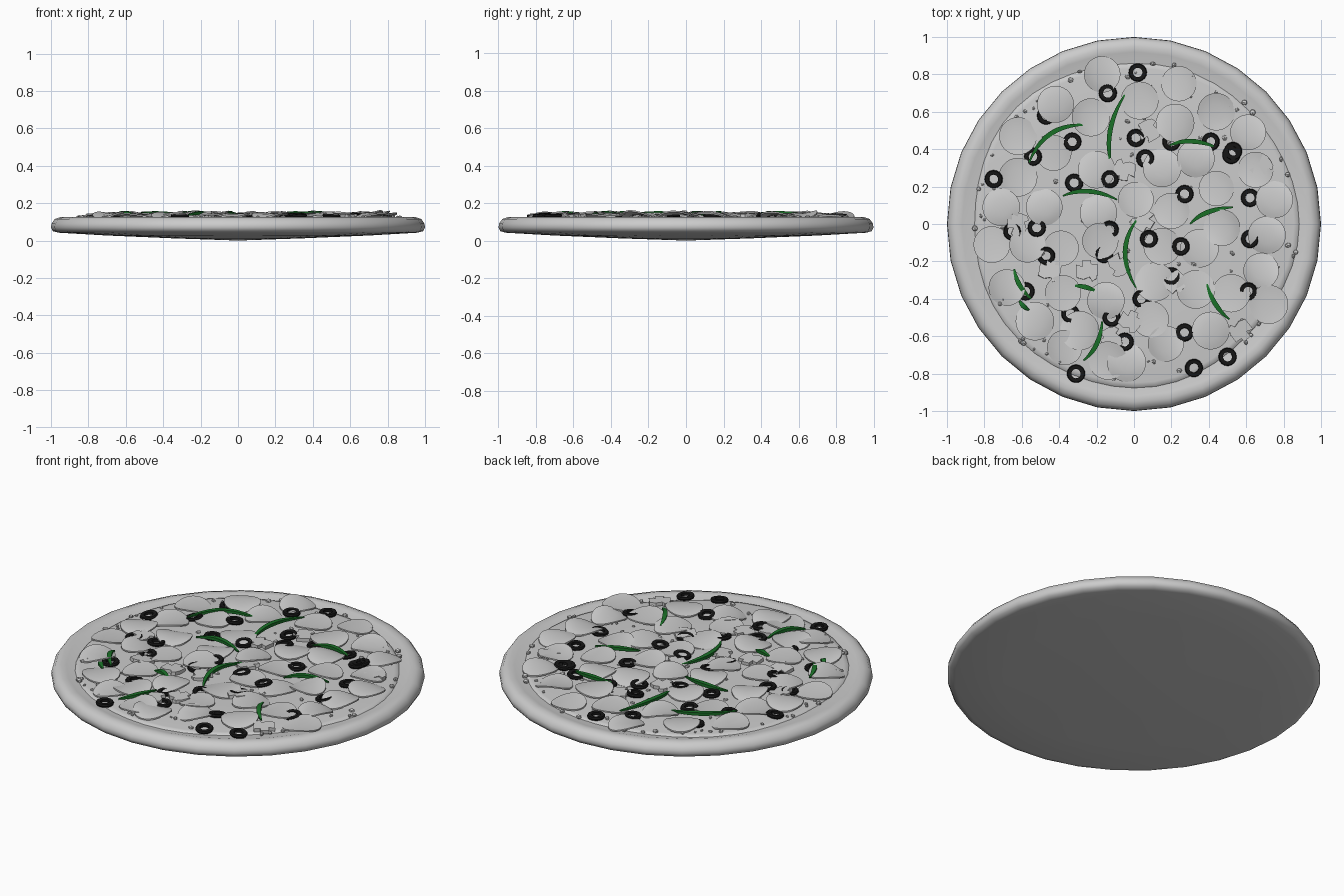
import bpy, bmesh, random
from math import sin, cos, pi, tau
from mathutils import Vector, Matrix

if "Cube" in bpy.data.objects:
    bpy.data.objects.remove(bpy.data.objects["Cube"])

random.seed(7)


def material(name, rgb):
    m = bpy.data.materials.new(name)
    m.diffuse_color = (*rgb, 1)
    m.use_nodes = True
    m.node_tree.nodes["Principled BSDF"].inputs["Base Color"].default_value = m.diffuse_color
    return m


black = material("olive_black", (0.008, 0.008, 0.008))
green = material("pepper_green", (0.01, 0.16, 0.02))


def finish(bm, name, mat=None, angle=0.8):
    bmesh.ops.recalc_face_normals(bm, faces=bm.faces[:])
    me = bpy.data.meshes.new(name)
    bm.to_mesh(me)
    bm.free()
    ob = bpy.data.objects.new(name, me)
    bpy.context.collection.objects.link(ob)
    if mat:
        me.materials.append(mat)
    bpy.context.view_layer.objects.active = ob
    ob.select_set(True)
    bpy.ops.object.shade_smooth_by_angle(angle=angle)
    ob.select_set(False)
    return ob


def bridge(bm, rings, close=False):
    pairs = list(zip(rings, rings[1:] + rings[:1])) if close else list(zip(rings, rings[1:]))
    for a, b in pairs:
        n = len(a)
        for i in range(n):
            bm.faces.new((a[i], a[(i + 1) % n], b[(i + 1) % n], b[i]))


def lathe(name, profile, n, wobble=None):
    """Rings from (radius, z) points, both ends closed to a centre point."""
    bm = bmesh.new()
    rings = []
    for r, z in profile[1:-1]:
        rings.append([bm.verts.new(((r * (wobble(tau * i / n) if wobble else 1)) * cos(tau * i / n),
                                    (r * (wobble(tau * i / n) if wobble else 1)) * sin(tau * i / n), z))
                      for i in range(n)])
    bridge(bm, rings)
    for (r, z), ring in ((profile[0], rings[0]), (profile[-1], rings[-1])):
        c = bm.verts.new((0, 0, z))
        for i in range(n):
            bm.faces.new((ring[i], ring[(i + 1) % n], c))
    return finish(bm, name, angle=1.2)


def from_view(points):
    """Top-view readings in hundredths to model units."""
    return [(x / 100, y / 100) for x, y in points]


# crust with rounded rim and shallow dished underside
lathe("crust", [(0, 0), (0.35, 0.012), (0.7, 0.027), (0.96, 0.042), (0.99, 0.05), (1.0, 0.07),
                (0.997, 0.09), (0.98, 0.115), (0.95, 0.125), (0.92, 0.122), (0.89, 0.113),
                (0.5, 0.112), (0, 0.112)], 32)
# melted cheese layer with uneven edge
lathe("cheese", [(0, 0.112), (0.87, 0.110), (0.865, 0.117), (0.84, 0.121), (0.5, 0.123), (0, 0.124)],
      48, lambda a: 1 + 0.012 * sin(3 * a + 1) + 0.009 * sin(5 * a + 2))

# sausage slices: thin wavy discs
slices = from_view([
    (-17, 80), (24, 75), (-42, 64), (44, 60), (61, 49), (-62, 47), (3, 66), (22, 54), (-23, 57),
    (-43, 38), (-62, 25), (15, 30), (33, 35), (44, 19), (1, 13), (-19, 6), (-48, 9), (20, 7),
    (47, -2), (71, -6), (-76, -11), (-57, -11), (-39, -13), (-18, -9), (15, -12), (35, -13),
    (-15, -41), (-38, -37), (-68, -34), (-53, -52), (-37, -66), (-4, -74), (17, -64), (41, -57),
    (52, -37), (72, -43), (68, -25), (11, -31), (-29, -57), (33, -35), (9, -51), (-71, 9),
    (75, 13), (65, 29), (-20, 29), (-14, -73)])
bm = bmesh.new()
for x, y in slices:
    n, R, h = 28, random.uniform(0.094, 0.105), 0.008
    ph, amp = random.uniform(0, tau), random.uniform(0.008, 0.015)
    tx, ty = random.uniform(-0.07, 0.07), random.uniform(-0.07, 0.07)
    z0 = random.uniform(0.136, 0.144)

    def pt(r, a, dz):
        px, py = r * cos(a), r * sin(a)
        t = r / R
        z = amp * t * t * cos(2 * a + ph) + 0.005 * (1 - t * t) + tx * px + ty * py + dz
        return bm.verts.new((x + px, y + py, z0 + z))
    ring = lambda f, dz: [pt(R * f, tau * i / n, dz) for i in range(n)]
    rings = [ring(0.45, -h), ring(0.8, -h), ring(1, -h), ring(1, 0), ring(0.8, 0), ring(0.45, 0)]
    bridge(bm, rings)
    bm.faces.new(rings[0])
    bm.faces.new(rings[-1])
finish(bm, "sausage_slices")

# olive rings
olives = from_view([
    (2, 81), (-14, 70), (-47, 58), (-33, 44), (1, 46), (20, 44), (41, 44), (53, 39), (52, 37),
    (-75, 24), (-32, 22), (-13, 24), (27, 16), (62, 14), (-65, -4), (-52, -2), (-13, -3), (8, -8),
    (62, -8), (25, -12), (-47, -17), (-16, -16), (4, -40), (-34, -48), (-58, -36), (32, -77),
    (-31, -80), (27, -58), (-5, -63), (20, -28), (-12, -50), (50, -71), (6, 35), (-54, 36), (61, -36)])
bm = bmesh.new()
for x, y in olives:
    n = 16
    m = (Matrix.Translation((x, y, random.uniform(0.130, 0.137)))
         @ Matrix.Rotation(random.uniform(0, tau), 4, 'Z') @ Matrix.Rotation(random.uniform(-0.2, 0.2), 4, 'X'))
    section = [(0.025, -0.008), (0.045, -0.009), (0.049, 0), (0.045, 0.009), (0.025, 0.008)]
    rings = [[bm.verts.new(m @ Vector((r * cos(tau * i / n), r * sin(tau * i / n), z))) for i in range(n)]
             for r, z in section]
    bridge(bm, rings, True)
finish(bm, "olive_rings", black)

# green pepper strips: tapered arcs through three points
strips = [((-5, 69), (-17, 50), (-12, 31)), ((-25, 53), (-48, 54), (-56, 33)),
          ((-38, 15), (-25, 21), (-9, 13)), ((19, 42), (30, 47), (44, 41)),
          ((30, 0), (37, 8), (53, 9)), ((2, 3), (-11, -14), (1, -34)),
          ((-64, -24), (-63, -33), (-55, -40)), ((39, -32), (42, -44), (51, -51)),
          ((-17, -52), (-18, -66), (-27, -73)), ((-32, -33), (-26, -33), (-20, -36)),
          ((-61, -41), (-60, -44), (-56, -46))]
bm = bmesh.new()
for strip in strips:
    a, b, c = [Vector((*p, 0)) for p in from_view(strip)]
    rings = []
    for k in range(11):
        t = k / 10
        p = a * (1 - t) ** 2 + b * 2 * t * (1 - t) + c * t * t
        d = ((b - a) * (1 - t) + (c - b) * t).normalized()
        side = Vector((-d.y, d.x, 0)) * (0.004 + 0.009 * sin(pi * t))
        p.z = 0.136 + 0.012 * sin(pi * t)
        up = Vector((0, 0, 0.003 + 0.006 * sin(pi * t)))
        rings.append([bm.verts.new(p + v) for v in (side - up, side + up, up - side, -side - up)])
    bridge(bm, rings)
    bm.faces.new(rings[0])
    bm.faces.new(rings[-1])
finish(bm, "pepper_strips", green, 1.0)

# mushroom pieces: small notched flat chunks
bm = bmesh.new()
outline = [(-5, 1), (-5, -3), (-2, -3), (-2, -5), (2, -5), (2, -2), (5, -3), (5, 3), (2, 4), (-1, 3), (-2, 5), (-4, 4)]
for x, y in from_view([(-45, -25), (57, -57), (-2, -52), (8, 50), (-25, -25), (-5, 29), (-12, -61),
                       (68, 31), (-8, -22), (22, -31), (-62, 0), (5, 2)]):
    m = (Matrix.Translation((x, y, 0.134)) @ Matrix.Rotation(random.uniform(0, tau), 4, 'Z')
         @ Matrix.Rotation(random.uniform(-0.12, 0.12), 4, 'X'))
    rings = [[bm.verts.new(m @ Vector((px * 0.0115, py * 0.0115, z))) for px, py in outline] for z in (-0.01, 0.01)]
    bridge(bm, rings)
    bm.faces.new(rings[0])
    bm.faces.new(rings[1])
finish(bm, "mushroom_pieces", angle=0.5)

# crumbs: some around the rim, the rest scattered over the cheese
bm = bmesh.new()
for k in range(110):
    r = random.uniform(0.82, 0.88) if k < 40 else 0.82 * random.random() ** 0.5
    a = random.uniform(0, tau)
    s = random.uniform(0.008, 0.019)
    m = (Matrix.Translation((r * cos(a), r * sin(a), 0.124)) @ Matrix.Rotation(random.uniform(0, tau), 4, 'Z')
         @ Matrix.Diagonal((s, s * random.uniform(0.6, 1), s * 0.75, 1)))
    bmesh.ops.create_icosphere(bm, subdivisions=1, radius=1, matrix=m)
finish(bm, "crumbs", angle=0.5)
